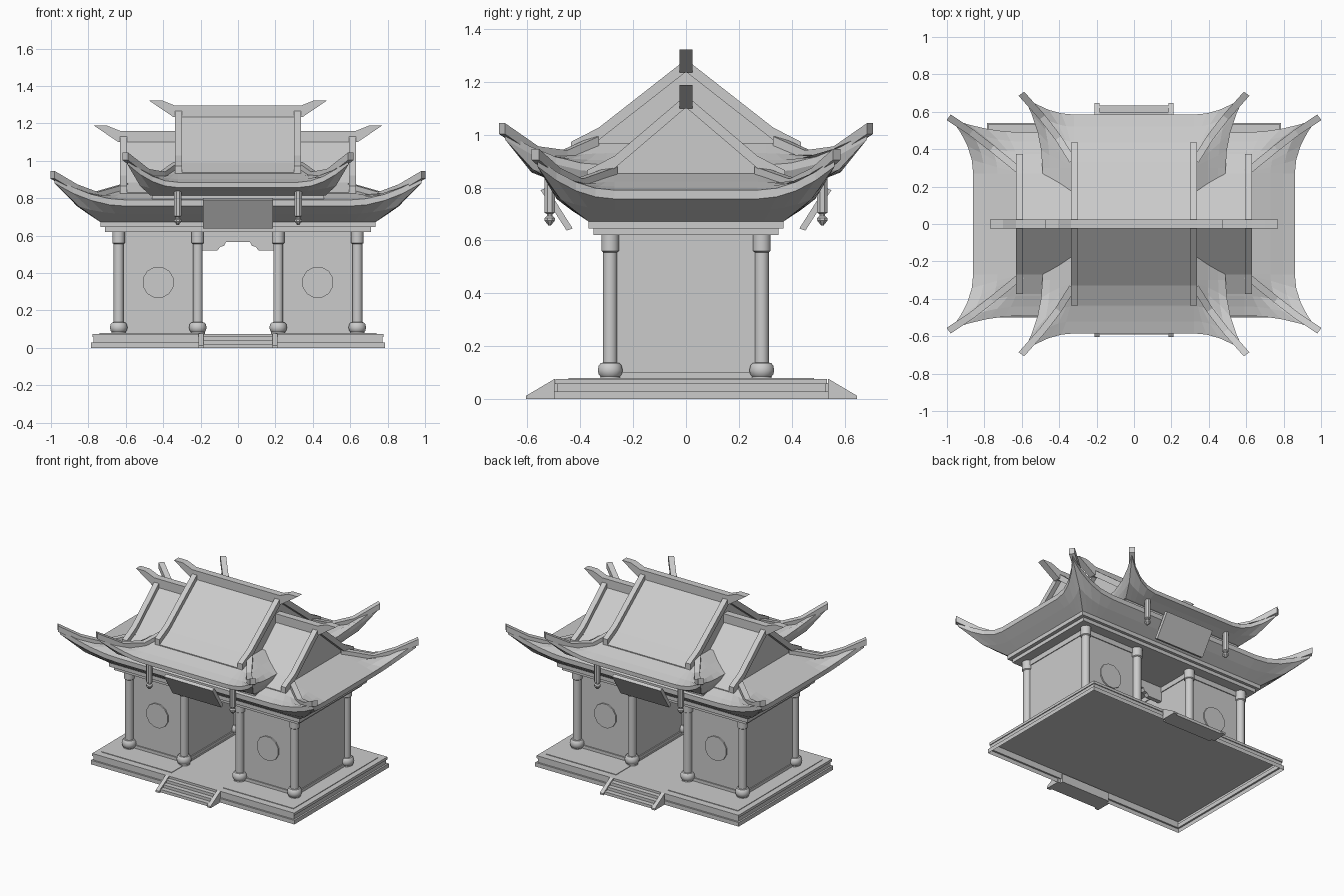
import bpy, bmesh, math
from mathutils import Vector

cube = bpy.data.objects.get("Cube")
if cube:
    bpy.data.objects.remove(cube, do_unlink=True)

stone = bpy.data.materials.new("pale_grey_stone")
stone.use_nodes = True
GREY = (0.6, 0.6, 0.6, 1)
stone.diffuse_color = GREY
stone.node_tree.nodes["Principled BSDF"].inputs["Base Color"].default_value = GREY

SIGNS = (-1, 1)
CORNERS = [(sx, sy) for sx in SIGNS for sy in SIGNS]


def make(name, verts, faces, smooth=None):
    """Mesh object with consistent outward normals."""
    mesh = bpy.data.meshes.new(name)
    bm = bmesh.new()
    vs = [bm.verts.new(v) for v in verts]
    for f in faces:
        bm.faces.new([vs[i] for i in f])
    bmesh.ops.recalc_face_normals(bm, faces=bm.faces)
    bm.to_mesh(mesh)
    bm.free()
    mesh.materials.append(stone)
    if smooth:
        for p in mesh.polygons:
            p.use_smooth = True
        mesh.set_sharp_from_angle(angle=math.radians(smooth))
    ob = bpy.data.objects.new(name, mesh)
    bpy.context.collection.objects.link(ob)
    return ob


def loft(name, rings, smooth=None, open_base=False):
    """Skin equal-length closed rings and cap the ends."""
    n = len(rings[0])
    verts = [v for ring in rings for v in ring]
    faces = [(k * n + i, k * n + (i + 1) % n, (k + 1) * n + (i + 1) % n, (k + 1) * n + i)
             for k in range(len(rings) - 1) for i in range(n)]
    last = (len(rings) - 1) * n
    faces.append(tuple(range(last, last + n)))
    if not open_base:
        faces.append(tuple(range(n)))
    return make(name, verts, faces, smooth)


def rect(hx, hy, z, cx=0, cy=0):
    return [(cx + sx * hx, cy + sy * hy, z) for sx, sy in ((-1, -1), (1, -1), (1, 1), (-1, 1))]


def box(name, hx, hy, z0, z1, cx=0, cy=0):
    return loft(name, [rect(hx, hy, z, cx, cy) for z in (z0, z1)])


def extrude_y(name, outline, y0, y1):
    return loft(name, [[(x, y, z) for x, z in outline] for y in (y0, y1)])


def extrude_x(name, outline, x0, x1):
    return loft(name, [[(x, y, z) for y, z in outline] for x in (x0, x1)])


def lathe(name, cx, cy, profile, sides, smooth=None):
    turn = [2 * math.pi * (i + 0.5) / sides for i in range(sides)]
    return loft(name, [[(cx + r * math.cos(a), cy + r * math.sin(a), z) for a in turn]
                       for r, z in profile], smooth)


def sweep(name, path, width, below, above):
    """Rectangular bar along a path, kept upright."""
    pts = [Vector(p) for p in path]
    run = pts[-1] - pts[0]
    side = Vector((-run.y, run.x, 0)).normalized() * width / 2
    up = Vector((0, 0, 1))
    return loft(name, [[p - side - up * below, p + side - up * below,
                        p + side + up * above, p - side + up * above] for p in pts])


# Hollow platform with recessed middle course
PLAT_Y = 0.02
COURSES = [(0, 0), (0, 0.028), (0.012, 0.028), (0.012, 0.057), (0.006, 0.057), (0.006, 0.075)]
loft("platform", [rect(0.785 - d, 0.52 - d, z, 0, PLAT_Y) for d, z in COURSES], open_base=True)
for sx in SIGNS:
    box("side_paving", 0.27, 0.465, 0.075, 0.079, sx * 0.47, PLAT_Y)

# Stairs front and back
for s, edge, side in ((-1, -0.495, "front"), (1, 0.537, "back")):
    for i in range(3):
        depth = 0.025 + 0.0165 * i
        box(f"{side}_step", 0.19, depth, 0, 0.06 - 0.02 * i, cy=edge + s * (depth - 0.02))
    cheek = [(edge, 0), (edge + s * 0.11, 0), (edge + s * 0.11, 0.012), (edge, 0.077)]
    for sx in SIGNS:
        extrude_x(f"{side}_stair_cheek", cheek, sx * 0.185, sx * 0.212)

# Columns
COLUMN = [(0.038, 0.075), (0.038, 0.085), (0.044, 0.092), (0.048, 0.108), (0.044, 0.126),
          (0.036, 0.136), (0.027, 0.137), (0.027, 0.555), (0.034, 0.56), (0.034, 0.62)]
for sx, sy in CORNERS:
    for x in (0.215, 0.638):
        lathe("column", sx * x, sy * 0.287, COLUMN, 16, 40)

# Side rooms with skirting, top beam and round windows
for sx in SIGNS:
    cx = sx * 0.4265
    box("room_walls", 0.2115, 0.275, 0.075, 0.625, cx)
    box("room_skirting", 0.219, 0.283, 0.075, 0.1, cx)
    box("room_top_beam", 0.217, 0.281, 0.585, 0.625, cx)
    for sy in SIGNS:
        turn = [2 * math.pi * (i + 0.5) / 12 for i in range(12)]
        disc = [(cx + 0.085 * math.cos(a), 0.35 + 0.085 * math.sin(a)) for a in turn]
        extrude_y("round_window", disc, sy * 0.27, sy * 0.284)

# Stepped lintel inside the passage
half = [(0.22, 0.52), (0.11, 0.52), (0.095, 0.54), (0.075, 0.545), (0.065, 0.565)]
lintel = [(0.22, 0.63)] + half + [(-x, z) for x, z in reversed(half)] + [(-0.22, 0.63)]
extrude_y("passage_lintel", lintel, -0.015, 0.015)

# Friezes under both roofs
box("lower_frieze", 0.71, 0.35, 0.62, 0.645)
box("upper_frieze", 0.735, 0.37, 0.645, 0.675)
box("upper_roof_lower_frieze", 0.43, 0.45, 0.75, 0.795)
box("upper_roof_upper_frieze", 0.46, 0.47, 0.79, 0.82)


def eave_ring(spec, x0, y0):
    """Rectangle whose corners flare outward (ex, ey) and lift upward."""
    a, b, z, ex, ey, lift = spec
    steps = [i / 4 for i in range(5)]
    quarter = [(a + ex * s ** 2, y0 + (b + ey - y0) * s, z + lift * s ** 2) for s in steps]
    quarter += [(x0 + (a + ex - x0) * s, b + ey * s ** 2, z + lift * s ** 2)
                for s in reversed(steps[:-1])]
    ring = quarter + [(-x, y, z) for x, y, z in reversed(quarter)]
    return ring + [(-x, -y, z) for x, y, z in quarter] + \
        [(x, -y, z) for x, y, z in reversed(quarter)]


def hip_and_gable_roof(name, rings, flare_x, flare_y, slope, gable_x, tip):
    loft(name + "_skirt", [eave_ring(r, flare_x, flare_y) for r in rings])
    ridge_z = slope[0][1]
    foot = (slope[-1][0], slope[-1][1] - 0.03)
    side = slope[1:] + [foot]
    extrude_x(name + "_gable", slope[:1] + side + [(-y, z) for y, z in reversed(side)],
              -gable_x, gable_x)

    # Hip and verge ridges
    hip = [(r[0] + r[3], r[1] + r[4], r[2] + r[5]) for r in rings[:4]]
    out = (Vector(hip[3]) - Vector(hip[2])) * 0.1
    hip[3] = tuple(Vector(hip[3]) + out)
    verge = [(gable_x + 0.012, y, z) for y, z in slope]
    for sx, sy in CORNERS:
        for part, path, low, high in (("hip_ridge", hip, 0.015, 0.026),
                                      ("verge_ridge", verge, 0.012, 0.035)):
            sweep(f"{name}_{part}", [(x * sx, y * sy, h) for x, y, h in path],
                  0.037, low, high)

    # Main ridge with upswept ends
    top, low = ridge_z + 0.045, ridge_z - 0.015
    end = [(gable_x + 0.04, low), (tip, top + 0.028), (tip - 0.07, top + 0.028),
           (gable_x + 0.03, top)]
    outline = end + [(-x, h) for x, h in reversed(end)]
    extrude_y(name + "_main_ridge", outline, -0.024, 0.024)


# Rings: half width, half depth, height, corner flare x and y, corner lift
LOWER = [(0.60, 0.275, 0.853, 0, 0, 0),
         (0.73, 0.385, 0.822, 0.03, 0.02, -0.015),
         (0.80, 0.44, 0.803, 0.07, 0.05, 0.045),
         (0.86, 0.49, 0.79, 0.12, 0.073, 0.123),
         (0.86, 0.49, 0.757, 0.12, 0.073, 0.123),
         (0.80, 0.435, 0.715, 0.05, 0.04, 0.04),
         (0.735, 0.37, 0.672, 0, 0, 0)]
UPPER = [(0.33, 0.34, 0.968, 0, 0, 0),
         (0.395, 0.44, 0.93, 0.01, 0.02, -0.015),
         (0.45, 0.52, 0.903, 0.04, 0.05, 0.027),
         (0.49, 0.585, 0.885, 0.102, 0.1, 0.125),
         (0.49, 0.585, 0.857, 0.102, 0.1, 0.125),
         (0.48, 0.535, 0.838, 0.045, 0.045, 0.03),
         (0.47, 0.48, 0.815, 0, 0, 0)]
LOWER_SLOPE = [(0, 1.115), (0.27, 0.885), (0.375, 0.83)]
UPPER_SLOPE = [(0, 1.25), (0.33, 0.992), (0.435, 0.938)]
hip_and_gable_roof("lower_roof", LOWER, 0.59, 0.27, LOWER_SLOPE, 0.60, 0.77)
hip_and_gable_roof("upper_roof", UPPER, 0.32, 0.30, UPPER_SLOPE, 0.307, 0.477)

# Tilted plaques and hanging posts
POST = [(0.021, 0.84), (0.021, 0.705), (0.012, 0.70), (0.012, 0.692), (0.021, 0.685),
        (0.021, 0.675), (0.006, 0.657)]
for sy in SIGNS:
    board = [(0.429, 0.645), (0.452, 0.637), (0.55, 0.79), (0.527, 0.80)]
    extrude_x("plaque", [(sy * y, z) for y, z in board], -0.187, 0.187)
    for sx in SIGNS:
        lathe("hanging_post", sx * 0.322, sy * 0.516, POST, 8)
